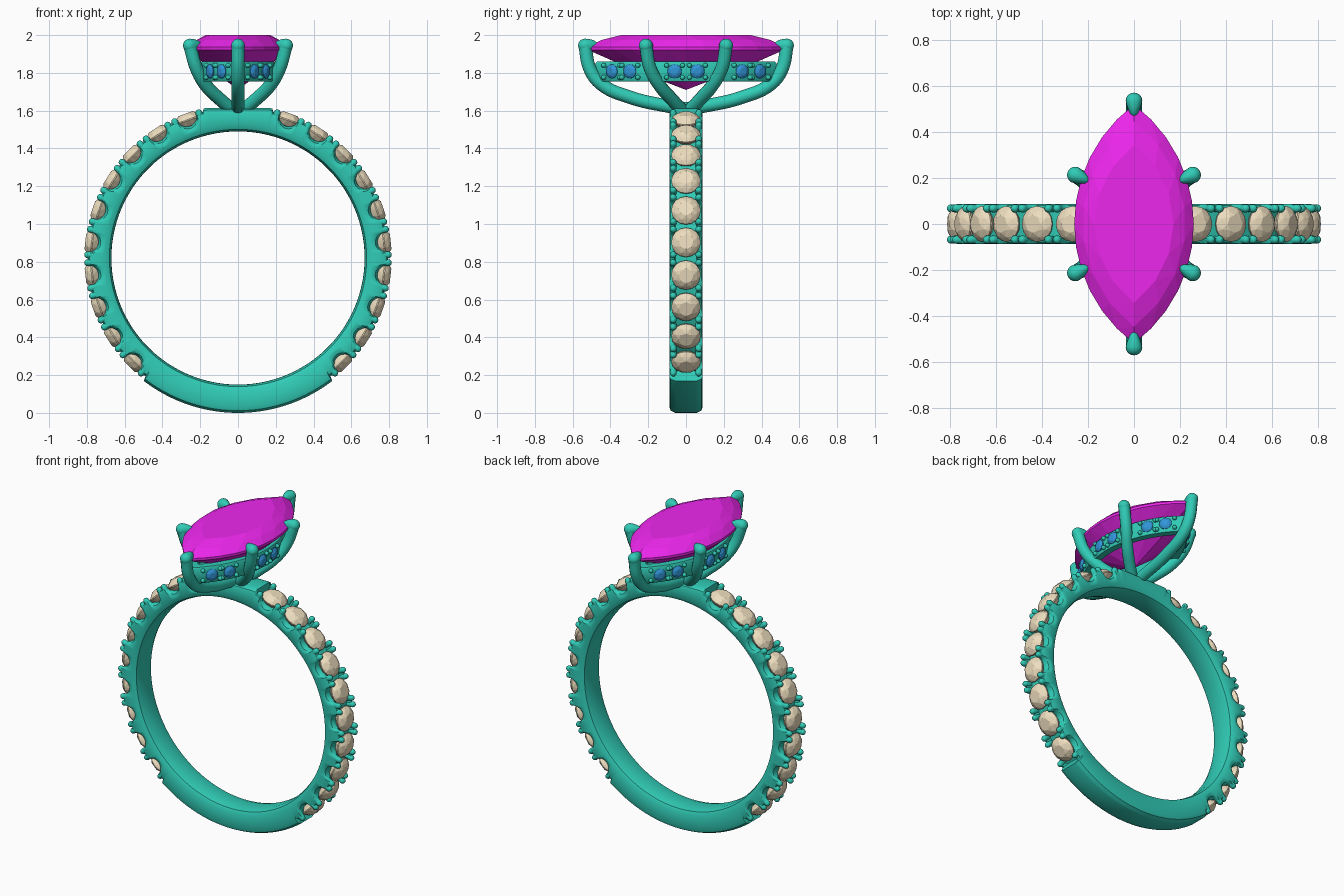
import bpy, bmesh
from math import sin, cos, asin, atan2, pi, radians, degrees, sqrt
from mathutils import Matrix, Vector

if "Cube" in bpy.data.objects:
    bpy.data.objects.remove(bpy.data.objects["Cube"])

CZ = 0.82                                   # height of the ring centre
STONES = [70 - 12.78 * k for k in range(10)]  # shank stone angles on one side


def material(name, col):
    m = bpy.data.materials.new(name)
    m.diffuse_color = (*col, 1)
    m.use_nodes = True
    m.node_tree.nodes["Principled BSDF"].inputs["Base Color"].default_value = m.diffuse_color
    return m


METAL = material("teal_metal", (0.03, 0.60, 0.47))
PINK = material("magenta_gem", (0.85, 0.02, 0.85))
TAN = material("tan_gem", (0.85, 0.73, 0.52))
BLUE = material("blue_gem", (0.03, 0.30, 0.68))


def finish(bm, name, mat, smooth=True):
    bmesh.ops.recalc_face_normals(bm, faces=bm.faces)
    me = bpy.data.meshes.new(name)
    bm.to_mesh(me)
    bm.free()
    ob = bpy.data.objects.new(name, me)
    bpy.context.collection.objects.link(ob)
    me.materials.append(mat)
    if smooth:
        bpy.ops.object.select_all(action='DESELECT')
        bpy.context.view_layer.objects.active = ob
        ob.select_set(True)
        bpy.ops.object.shade_smooth_by_angle(angle=radians(40))
    return ob


def frame(pos, out, side):
    """Matrix with local z along out and local x along side."""
    z, x = Vector(out).normalized(), Vector(side).normalized()
    y = z.cross(x)
    m = Matrix((x, y, z)).transposed().to_4x4()
    m.translation = pos
    return m


def hull(bm, pts):
    vs = [bm.verts.new(p) for p in pts]
    r = bmesh.ops.convex_hull(bm, input=vs)
    bmesh.ops.delete(bm, geom=[g for g in r["geom_interior"] if isinstance(g, bmesh.types.BMVert)], context='VERTS')


def round_gem(bm, m, r, crown, depth):
    pts = [m @ Vector((0, 0, -depth))]
    for n, s, z, off in ((8, 0.5, crown, 0), (8, 0.8, crown * 0.62, 0.5), (16, 1, 0.04 * r, 0),
                         (16, 1, -0.04 * r, 0), (8, 0.72, -depth * 0.55, 0.5)):
        pts += [m @ Vector((r * s * cos(2 * pi * (i + off) / n), r * s * sin(2 * pi * (i + off) / n), z))
                for i in range(n)]
    hull(bm, pts)


def bead(bm, m, r, length):
    """Round-topped post reaching down by length."""
    vs = bmesh.ops.create_uvsphere(bm, u_segments=10, v_segments=8, radius=r)["verts"]
    for v in vs:
        if v.co.z < -1e-4:
            v.co.z -= length
        v.co = m @ v.co


def marquise(L, W, n):
    """Closed pointed-oval outline, 2n points."""
    R = (L * L + W * W) / (2 * W)
    a = asin(L / R)
    half = [(R * cos(t) - R + W, R * sin(t)) for t in (-a + 2 * a * i / n for i in range(n))]
    return half + [(-x, -y) for x, y in half]


def loft(bm, rings):
    rows = [[bm.verts.new(p) for p in ring] for ring in rings]
    n = len(rows[0])
    for i, row in enumerate(rows):
        nxt = rows[(i + 1) % len(rows)]
        for j in range(n):
            bm.faces.new((row[j], row[(j + 1) % n], nxt[(j + 1) % n], nxt[j]))


# Shank: swept profile with a scalloped groove where the stones sit
def shank_section(t):
    a = degrees(atan2(sin(t), abs(cos(t))))
    ro = rc = 0.82
    if -52.3 < a < 77:
        near = min(STONES, key=lambda s: abs(s - a))
        d = radians(a - near) * 0.79
        ro = 0.797 - (sqrt(0.054 ** 2 - d * d) if abs(d) < 0.054 else 0)
        rc = min(ro, 0.76)
    elif a >= 77:
        ro = rc = min(0.812, 0.795 / sin(radians(a)))
    half = [(0, 0.67), (0.045, 0.671), (0.075, 0.681), (0.088, 0.705), (0.088, ro - 0.03),
            (0.081, ro - 0.012), (0.062, ro - 0.002), (0.056, rc), (0, rc)]
    prof = half + [(-y, r) for y, r in half[-2:0:-1]]
    return [(r * cos(t), y, CZ + r * sin(t)) for y, r in prof]


bm = bmesh.new()
loft(bm, [shank_section(2 * pi * i / 720) for i in range(720)])
finish(bm, "shank", METAL)

# Shank stones with four beads each
gems, beads = bmesh.new(), bmesh.new()
for a in STONES:
    for s in (1, -1):
        def at(deg, r, y=0):
            t = radians(deg)
            out = Vector((s * cos(t), 0, sin(t)))
            return frame(out * r + Vector((0, y, CZ)), out, (0, 1, 0))
        round_gem(gems, at(a, 0.777), 0.078, 0.036, 0.055)
        for da in (-4.9, 4.9):
            for y in (-0.068, 0.068):
                bead(beads, at(a + da, 0.796, y), 0.018, 0.05)
finish(gems, "shank_stones", TAN, False)
finish(beads, "shank_beads", METAL)

# Centre stone
bm = bmesh.new()
pts = [(0, 0, 1.71)]
for s, z, n in ((0.66, 2.0, 6), (0.86, 1.974, 7), (1, 1.938, 12), (1, 1.922, 12), (0.6, 1.83, 6)):
    pts += [(x, y, z) for x, y in marquise(0.52 * s, 0.26 * s, n)]
hull(bm, pts)
finish(bm, "centre_stone", PINK, False)

# Gallery rail under the centre stone
bm = bmesh.new()
outer, inner = marquise(0.48, 0.215, 24), marquise(0.41, 0.17, 24)
loft(bm, [[(*o, 1.765), (o[0] * 0.98, o[1] * 0.98, 1.755), (*i, 1.755), (*i, 1.86),
           (o[0] * 0.98, o[1] * 0.98, 1.86), (*o, 1.85)] for o, i in zip(outer, inner)])
finish(bm, "gallery_rail", METAL)

# Gallery stones and their beads
gems, beads = bmesh.new(), bmesh.new()
R = (0.48 ** 2 + 0.215 ** 2) / 0.43
for y in (-0.39, -0.295, -0.06, 0.06, 0.295, 0.39):
    for s in (1, -1):
        def on(yy, z, push):
            t = asin(yy / R)
            out = Vector((s * cos(t), sin(t), 0))
            return frame(out * (R + push) + Vector((s * (0.215 - R), 0, z)), out, (0, 0, 1))
        round_gem(gems, on(y, 1.808, 0.006), 0.038, 0.014, 0.03)
        for dy in (-0.042, 0.042):
            for dz in (-0.032, 0.032):
                bead(beads, on(y + dy, 1.808 + dz, 0.006), 0.013, 0.02)
finish(gems, "gallery_stones", BLUE, False)
finish(beads, "gallery_beads", METAL)


# Six claws: curved stems ending in teardrop tips
def claw(name, path, out):
    cu = bpy.data.curves.new(name, 'CURVE')
    cu.dimensions = '3D'
    cu.bevel_depth, cu.bevel_resolution, cu.resolution_u = 0.035, 4, 8
    sp = cu.splines.new('BEZIER')
    sp.bezier_points.add(len(path) - 1)
    for p, co in zip(sp.bezier_points, path):
        p.co = co
        p.handle_left_type = p.handle_right_type = 'AUTO'
    cu.materials.append(METAL)
    ob = bpy.data.objects.new(name, cu)
    bpy.context.collection.objects.link(ob)
    bm = bmesh.new()
    m = frame(path[-1], out, (0, 0, 1))
    for v in bmesh.ops.create_uvsphere(bm, u_segments=20, v_segments=16, radius=0.036)["verts"]:
        if v.co.z < 0:
            k = -v.co.z / 0.036
            v.co.z *= 1.95
            v.co.y *= 1 - 0.35 * k
        v.co = m @ v.co
    finish(bm, name + "_tip", METAL)


for s in (1, -1):
    end = "back" if s > 0 else "front"
    claw(end + "_claw", [(0, s * y, z) for y, z in ((0, 1.61), (0.1, 1.625), (0.3, 1.672),
         (0.45, 1.742), (0.508, 1.82), (0.535, 1.945))], (0, s, 0))
    for q in (1, -1):
        claw(end + ("_right" if q > 0 else "_left") + "_claw",
             [(q * x, s * y, z) for x, y, z in ((0.01, 0.01, 1.59), (0.095, 0.075, 1.66),
              (0.17, 0.14, 1.735), (0.22, 0.19, 1.825), (0.255, 0.213, 1.945))], (q * 0.9, s * 0.4, 0))
